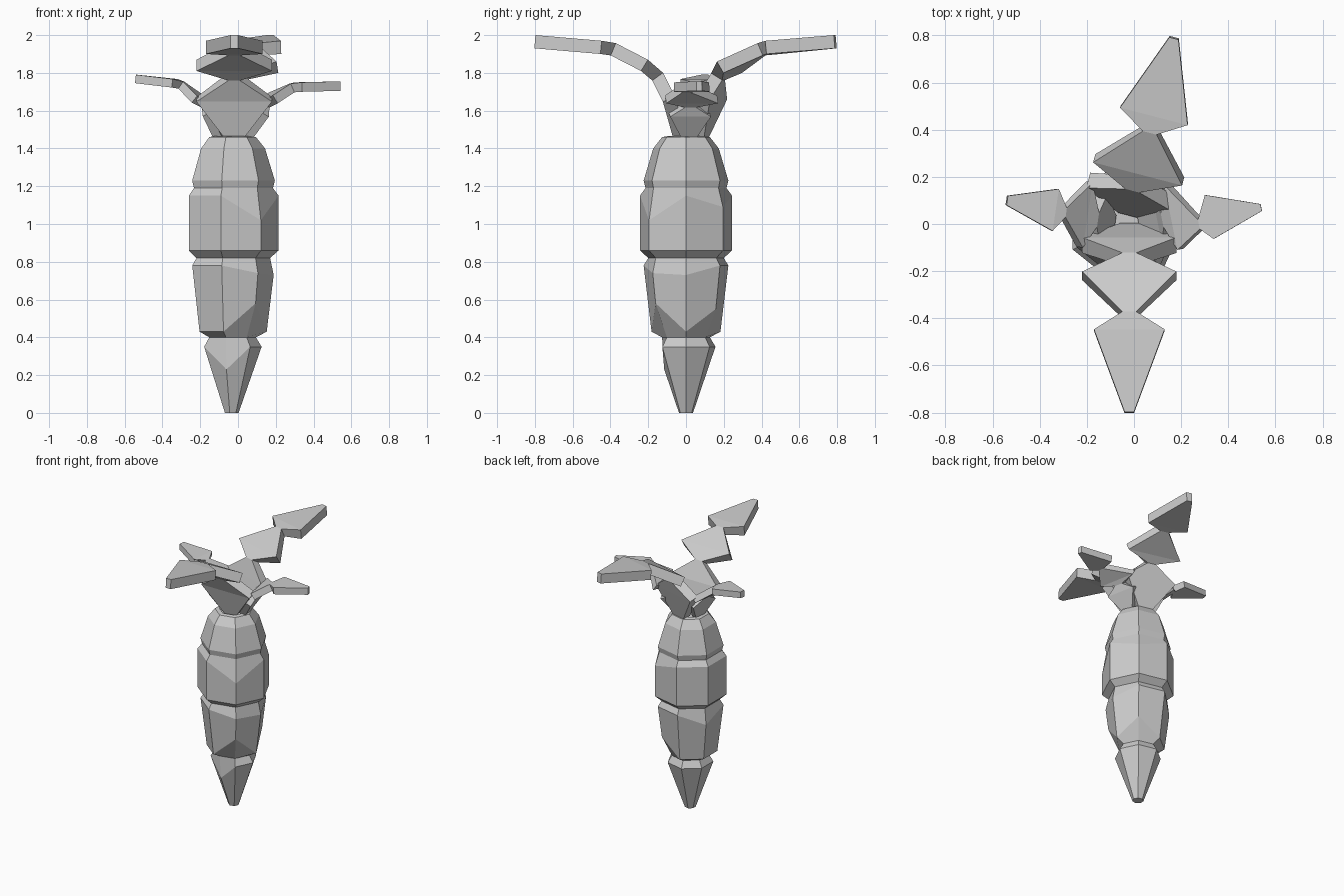
import bpy, bmesh, math
from mathutils import Vector

if "Cube" in bpy.data.objects:
    bpy.data.objects.remove(bpy.data.objects["Cube"], do_unlink=True)

grey = bpy.data.materials.new("plain_grey")
grey.use_nodes = True
COLOR = (0.6, 0.6, 0.6, 1)
grey.diffuse_color = COLOR
grey.node_tree.nodes["Principled BSDF"].inputs["Base Color"].default_value = COLOR


def loft(name, rings):
    """Skin a list of equal-sized point rings and cap both ends."""
    bm = bmesh.new()
    loops = [[bm.verts.new(p) for p in ring] for ring in rings]
    n = len(loops[0])
    for a, b in zip(loops, loops[1:]):
        for i in range(n):
            j = (i + 1) % n
            bm.faces.new((a[i], a[j], b[j], b[i]))
    bm.faces.new(loops[0])
    bm.faces.new(loops[-1])
    bmesh.ops.recalc_face_normals(bm, faces=bm.faces)
    mesh = bpy.data.meshes.new(name)
    bm.to_mesh(mesh)
    bm.free()
    mesh.materials.append(grey)
    obj = bpy.data.objects.new(name, mesh)
    bpy.context.collection.objects.link(obj)
    return obj


# Root: seven-sided tapering body with stepped bulges
SIDES = 7
CENTER_X = -0.035
profile = [(0, 0.038), (0.35, 0.16), (0.4, 0.13), (0.43, 0.187), (0.78, 0.23),
           (0.82, 0.205), (0.86, 0.25), (1.15, 0.25), (1.19, 0.22),
           (1.23, 0.23), (1.4, 0.178), (1.46, 0.13)]
# Uneven corners: (ring, side) -> height shift
chips = {(1, 5): -0.12, (3, 6): 0.15, (3, 1): 0.12, (4, 6): -0.04,
         (4, 0): -0.05, (7, 6): -0.13, (7, 1): -0.06, (4, 3): -0.08}


def radius_at(z):
    for (z0, r0), (z1, r1) in zip(profile, profile[1:]):
        if z0 <= z <= z1:
            return r0 + (r1 - r0) * (z - z0) / (z1 - z0)


rings = []
for k, (z, r) in enumerate(profile):
    ring = []
    for s in range(SIDES):
        angle = math.tau * s / SIDES
        height = z + chips.get((k, s), 0)
        rad = r if height == z else radius_at(height)
        ring.append((CENTER_X + rad * math.cos(angle), rad * math.sin(angle), height))
    rings.append(ring)
# Shallow recess in the crown
for z, r in ((1.465, 0.1), (1.44, 0.085)):
    rings.append([(CENTER_X + r * math.cos(math.tau * s / SIDES),
                   r * math.sin(math.tau * s / SIDES), z) for s in range(SIDES)])
loft("root_body", rings)


# Leaves: flat slabs that pinch and flare; stations are (x, y, z, half width)
def leaf(name, side, thickness, stations):
    side = Vector(side).normalized()
    pts = [Vector(s[:3]) for s in stations]
    rings = []
    for i, (p, s) in enumerate(zip(pts, stations)):
        tangent = pts[min(i + 1, len(pts) - 1)] - pts[max(i - 1, 0)]
        up = side.cross(tangent).normalized() * thickness / 2
        w = side * s[3]
        rings.append([p - w - up, p + w - up, p + w + up, p - w + up])
    loft(name, rings)


leaf("front_leaf", (1, 0, 0), 0.07,
     [(-0.02, -0.03, 1.45, 0.04), (-0.02, -0.09, 1.66, 0.2), (-0.02, -0.15, 1.78, 0.03),
      (-0.02, -0.22, 1.84, 0.2), (-0.02, -0.385, 1.925, 0.03),
      (-0.02, -0.45, 1.935, 0.15), (-0.02, -0.8, 1.965, 0.02)])
leaf("back_leaf", (1, -0.26, 0), 0.07,
     [(-0.02, 0.07, 1.45, 0.04), (-0.02, 0.14, 1.67, 0.18), (0, 0.17, 1.78, 0.03),
      (0.02, 0.23, 1.83, 0.195), (0.07, 0.4, 1.925, 0.03),
      (0.085, 0.46, 1.935, 0.148), (0.17, 0.79, 1.965, 0.02)])
leaf("left_leaf", (-0.2, 1, 0), 0.05,
     [(0.04, 0.01, 1.45, 0.03), (0.12, 0.02, 1.58, 0.11), (0.14, 0.02, 1.63, 0.03),
      (0.17, 0.03, 1.66, 0.14), (0.285, 0, 1.72, 0.02),
      (0.32, 0.03, 1.725, 0.095), (0.54, 0.07, 1.73, 0.015)])
leaf("right_leaf", (0.15, 1, 0), 0.045,
     [(-0.1, 0.01, 1.45, 0.03), (-0.15, 0.02, 1.58, 0.11), (-0.17, 0.02, 1.63, 0.03),
      (-0.21, 0.04, 1.66, 0.14), (-0.3, 0.05, 1.735, 0.02),
      (-0.335, 0.06, 1.745, 0.09), (-0.54, 0.1, 1.768, 0.02)])
